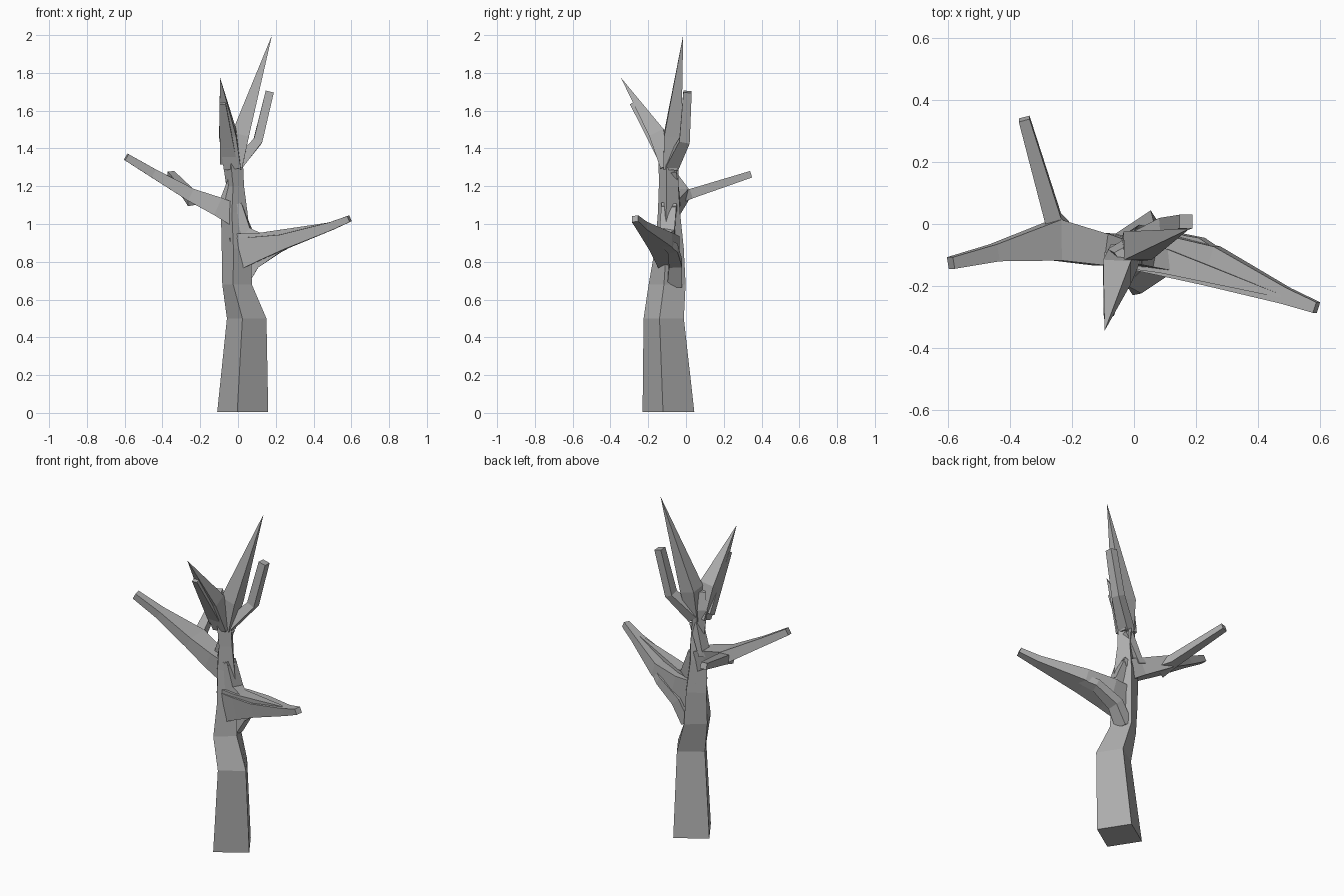
import bpy, bmesh
from mathutils import Vector
from math import sin, cos, radians

if "Cube" in bpy.data.objects:
    bpy.data.objects.remove(bpy.data.objects["Cube"])

GREY = (0.42, 0.42, 0.42, 1)
bark = bpy.data.materials.new("bark grey")
bark.use_nodes = True
bark.diffuse_color = GREY
bark.node_tree.nodes["Principled BSDF"].inputs["Base Color"].default_value = GREY


def skin(name, rings):
    """Join four-cornered rings into a closed faceted solid; a one-point ring is a tip."""
    bm = bmesh.new()
    loops = [[bm.verts.new(p) for p in ring] for ring in rings]
    for a, b in zip(loops, loops[1:]):
        for i in range(4):
            j = (i + 1) % 4
            if len(b) == 1:
                bm.faces.new((a[i], a[j], b[0]))
            else:
                bm.faces.new((a[i], a[j], b[j], b[i]))
    for cap in (loops[0], loops[-1]):
        if len(cap) == 4:
            bm.faces.new(cap)
    bmesh.ops.recalc_face_normals(bm, faces=bm.faces)
    mesh = bpy.data.meshes.new(name)
    bm.to_mesh(mesh)
    bm.free()
    mesh.materials.append(bark)
    obj = bpy.data.objects.new(name, mesh)
    bpy.context.collection.objects.link(obj)
    return obj


def limb(name, side, stations):
    """Sweep a box section; each station is x, y, z, half width, half depth."""
    points = [Vector(s[:3]) for s in stations]
    rings = []
    for k, (p, s) in enumerate(zip(points, stations)):
        if s[3] == 0:
            rings.append([p])
            continue
        along = (points[min(k + 1, len(points) - 1)] - points[max(k - 1, 0)]).normalized()
        across = Vector(side)
        across = (across - along * across.dot(along)).normalized()
        up = across.cross(along)
        rings.append([p + across * s[3] * a + up * s[4] * b
                      for a, b in ((1, 1), (-1, 1), (-1, -1), (1, -1))])
    return skin(name, rings)


# Trunk: turned square sections given as x, y, z, radius across, radius deep
turn = radians(-12)
u, v = Vector((cos(turn), sin(turn), 0)), Vector((-sin(turn), cos(turn), 0))
trunk = [
    (.025, -.093, .005, .138, .14),
    (.046, -.118, .5, .107, .109),
    (-.005, -.1, .68, .08, .1),
    (-.008, -.088, .87, .08, .078),
    (-.02, -.09, 1.06, .072, .06),
    (-.015, -.092, 1.2, .048, .053),
    (-.03, -.093, 1.36, .056, .053),
    (-.03, -.1, 1.46, .035, .03),
]
skin("trunk", [[Vector((x, y, z)) + o for o in (u * a, v * b, u * -a, v * -b)]
               for x, y, z, a, b in trunk])

# Crown: two sharp spikes, a blunt stub and a bent twig
limb("tall_spike", (0, 1, 0), [
    (-.01, -.085, 1.29, .035, .03), (.012, -.07, 1.47, .046, .046),
    (.18, -.015, 2, 0, 0)])
limb("front_spike", (1, 0, 0), [
    (-.03, -.1, 1.3, .045, .035), (-.055, -.155, 1.48, .045, .042),
    (-.095, -.345, 1.775, 0, 0)])
limb("front_stub", (1, 0, 0), [
    (-.05, -.115, 1.33, .045, .025), (-.082, -.283, 1.64, .017, .015)])
limb("crown_twig", (0, 1, 0), [
    (-.005, -.075, 1.31, .035, .03), (.105, -.008, 1.44, .028, .024),
    (.168, .008, 1.7, .022, .022)])

# Branch on the right side, with a twig pointing back
limb("right_branch", (0, 1, 0), [
    (.0, -.09, 1.04, .04, .06), (-.1, -.085, 1.09, .05, .05),
    (-.25, -.052, 1.155, .066, .035), (-.45, -.093, 1.27, .028, .024),
    (-.592, -.126, 1.355, .019, .019)])
limb("back_twig", (1, 0, 0), [
    (-.22, -.06, 1.13, .05, .03), (-.262, .02, 1.158, .027, .026),
    (-.355, .34, 1.262, .018, .018)])
limb("branch_root", (0, 1, 0), [
    (-.01, -.08, 1.28, .03, .025), (-.08, -.06, 1.11, .03, .022),
    (-.24, -.02, 1.15, 0, 0)])

# Branch on the left side: one main arm with torn strands below and above it
limb("left_branch", (0, 1, 0), [
    (-.02, -.09, .84, .05, .09), (.1, -.1, .87, .066, .065),
    (.25, -.135, .91, .065, .04), (.49, -.232, .988, .027, .022),
    (.59, -.27, 1.028, .018, .017)])
limb("lower_strand", (0, 1, 0), [
    (.02, -.06, .68, .04, .03), (.085, -.055, .79, .035, .03),
    (.21, -.07, .87, .027, .025), (.49, -.225, .985, 0, 0)])
limb("upper_strand", (0, 1, 0), [
    (-.01, -.1, .93, .045, .02), (.1, -.12, .933, .04, .018),
    (.53, -.25, 1.015, 0, 0)])
limb("front_splinter", (0, 1, 0), [
    (-.01, -.09, 1.1, .04, .03), (.05, -.1, .95, .04, .03),
    (.23, -.17, .9, 0, 0)])
